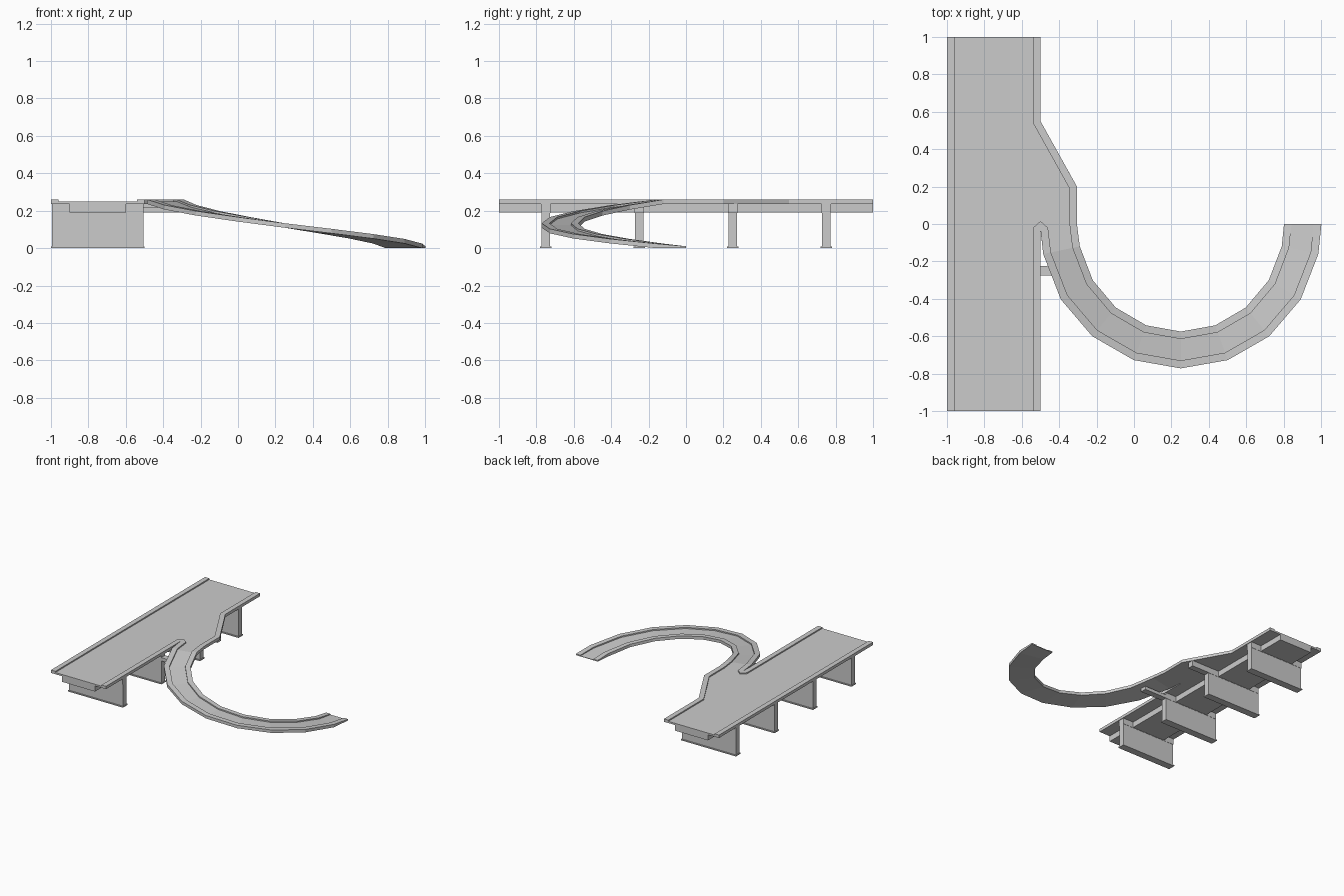
import bpy, bmesh, math

if "Cube" in bpy.data.objects:
    bpy.data.objects.remove(bpy.data.objects["Cube"])

def finish(name, bm):
    bmesh.ops.recalc_face_normals(bm, faces=bm.faces)
    me = bpy.data.meshes.new(name)
    bm.to_mesh(me)
    bm.free()
    ob = bpy.data.objects.new(name, me)
    bpy.context.collection.objects.link(ob)
    return ob

def box(name, x0, x1, y0, y1, z0, z1):
    bm = bmesh.new()
    bmesh.ops.create_cube(bm, size=1)
    for v in bm.verts:
        v.co = (x0 if v.co.x < 0 else x1, y0 if v.co.y < 0 else y1, z0 if v.co.z < 0 else z1)
    return finish(name, bm)

def strip(name, left, right, top, bottom):
    """Solid band between two plan polylines with per-point top and bottom heights."""
    bm = bmesh.new()
    rings = []
    for (ax, ay), (bx, by), t, b in zip(left, right, top, bottom):
        rings.append([bm.verts.new(p) for p in
                      ((ax, ay, b), (ax, ay, t), (bx, by, t), (bx, by, b))])
    for r, s in zip(rings, rings[1:]):
        for i in range(4):
            j = (i + 1) % 4
            bm.faces.new((r[i], r[j], s[j], s[i]))
    bm.faces.new(rings[0])
    bm.faces.new(rings[-1])
    return finish(name, bm)

# Curved ramp plan: half ring around (0.25, 0)
angles = [12, 31.5, 51, 70.5, 90, 109.5, 129, 148.5, 168, 180]
curb_z = [.26, .23, .198, .166, .133, .103, .075, .049, .024, .01]
road_z = [z - .01 for z in curb_z[:-1]] + [.004]
base_z = [max(0, z - .024) for z in curb_z]

def ring(rx, ry):
    return [(.25 - rx * math.cos(math.radians(a)), -ry * math.sin(math.radians(a)))
            for a in angles]

outer, outer_in = ring(.752, .772), ring(.71, .73)
inner_in, inner = ring(.592, .615), ring(.552, .575)
strip("ramp_road", outer, inner, road_z, base_z)

# Deck slab with the flared exit
outline = [(-1, -1), (-.5, -1), (-.5, -.03), outer[0], inner[0], (-.305, 0),
           (-.305, .2), (-.5, .55), (-.5, 1), (-1, 1)]
bm = bmesh.new()
face = bm.faces.new([bm.verts.new((x, y, .236)) for x, y in outline])
ext = bmesh.ops.extrude_face_region(bm, geom=[face], use_keep_orig=True)
for v in ext["geom"]:
    if isinstance(v, bmesh.types.BMVert):
        v.co.z = .25
bmesh.ops.triangulate(bm, faces=[f for f in bm.faces if len(f.verts) > 4])
finish("deck_slab", bm)

# Raised curbs along deck and ramp
def curb(name, edge, inside, ramp_edge, ramp_inside):
    n = len(edge)
    strip(name, edge + ramp_edge, inside + ramp_inside,
          [.26] * n + curb_z[:len(ramp_edge)], [.25] * n + road_z[:len(ramp_edge)])

curb("left_curb", [(-1, -1), (-1, 1)], [(-.96, -1), (-.96, 1)], [], [])
curb("outer_curb", [(-.5, -1), (-.5, -.035), (-.5, -.03), (-.499, -.035)],
     [(-.54, -1), (-.54, -.02), (-.5, .015), (-.46, -.02)], outer, outer_in)
curb("inner_curb", [(-.5, 1), (-.5, .55), (-.305, .2), (-.305, 0)],
     [(-.54, 1), (-.54, .54), (-.345, .19), (-.345, 0)], inner, inner_in)

# Girder under the deck
box("girder", -.9, -.6, -1, 1, .19, .237)

# Wall piers with footings and cross beams
for y in (-.75, -.25, .25, .75):
    box("pier_wall", -.995, -.505, y - .023, y + .023, 0, .192)
    box("pier_footing", -1, -.5, y - .03, y + .03, 0, .009)
    box("cross_beam", -.995, -.505, y - .025, y + .025, .188, .237)
box("front_beam_extension", -.51, -.3, -.275, -.225, .19, .217)
box("rear_beam_extension", -.51, -.345, .225, .275, .19, .237)
